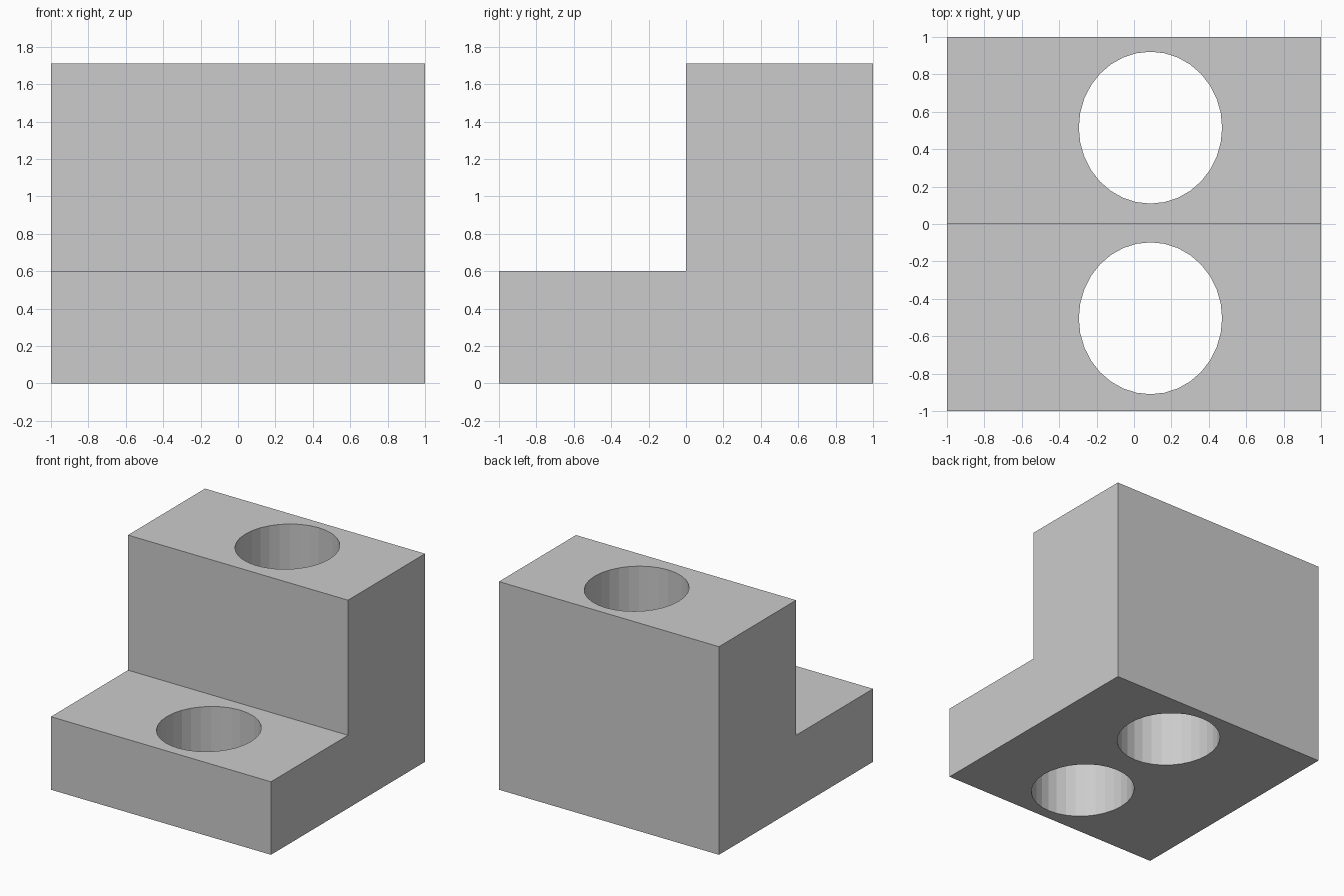
import bpy, bmesh
from mathutils import Matrix

if "Cube" in bpy.data.objects:
    bpy.data.objects.remove(bpy.data.objects["Cube"])

HEIGHT, STEP = 1.71, 0.60


def finish(name, bm):
    bmesh.ops.recalc_face_normals(bm, faces=bm.faces)
    mesh = bpy.data.meshes.new(name)
    bm.to_mesh(mesh)
    bm.free()
    obj = bpy.data.objects.new(name, mesh)
    bpy.context.collection.objects.link(obj)
    return obj


# Stepped block: L-shaped side profile extruded across x
profile = [(-1, 0), (1, 0), (1, HEIGHT), (0, HEIGHT), (0, STEP), (-1, STEP)]
bm = bmesh.new()
side = bm.faces.new([bm.verts.new((-1, y, z)) for y, z in profile])
swept = bmesh.ops.extrude_face_region(bm, geom=[side])["geom"]
bmesh.ops.translate(bm, vec=(2, 0, 0),
                    verts=[v for v in swept if isinstance(v, bmesh.types.BMVert)])
block = finish("stepped_block", bm)


# Slightly oval vertical through-holes, one in each step
def cut_hole(name, y):
    bm = bmesh.new()
    place = Matrix.Translation((0.088, y, 1)) @ Matrix.Diagonal((0.383, 0.406, 1, 1))
    bmesh.ops.create_cone(bm, cap_ends=True, segments=32, radius1=1, radius2=1,
                          depth=4, matrix=place)
    cutter = finish(name, bm)
    cutter.hide_render = True
    cutter.hide_set(True)
    mod = block.modifiers.new(name, "BOOLEAN")
    mod.operation = "DIFFERENCE"
    mod.solver = "EXACT"
    mod.object = cutter


cut_hole("upper_hole_cutter", 0.515)
cut_hole("lower_hole_cutter", -0.504)
